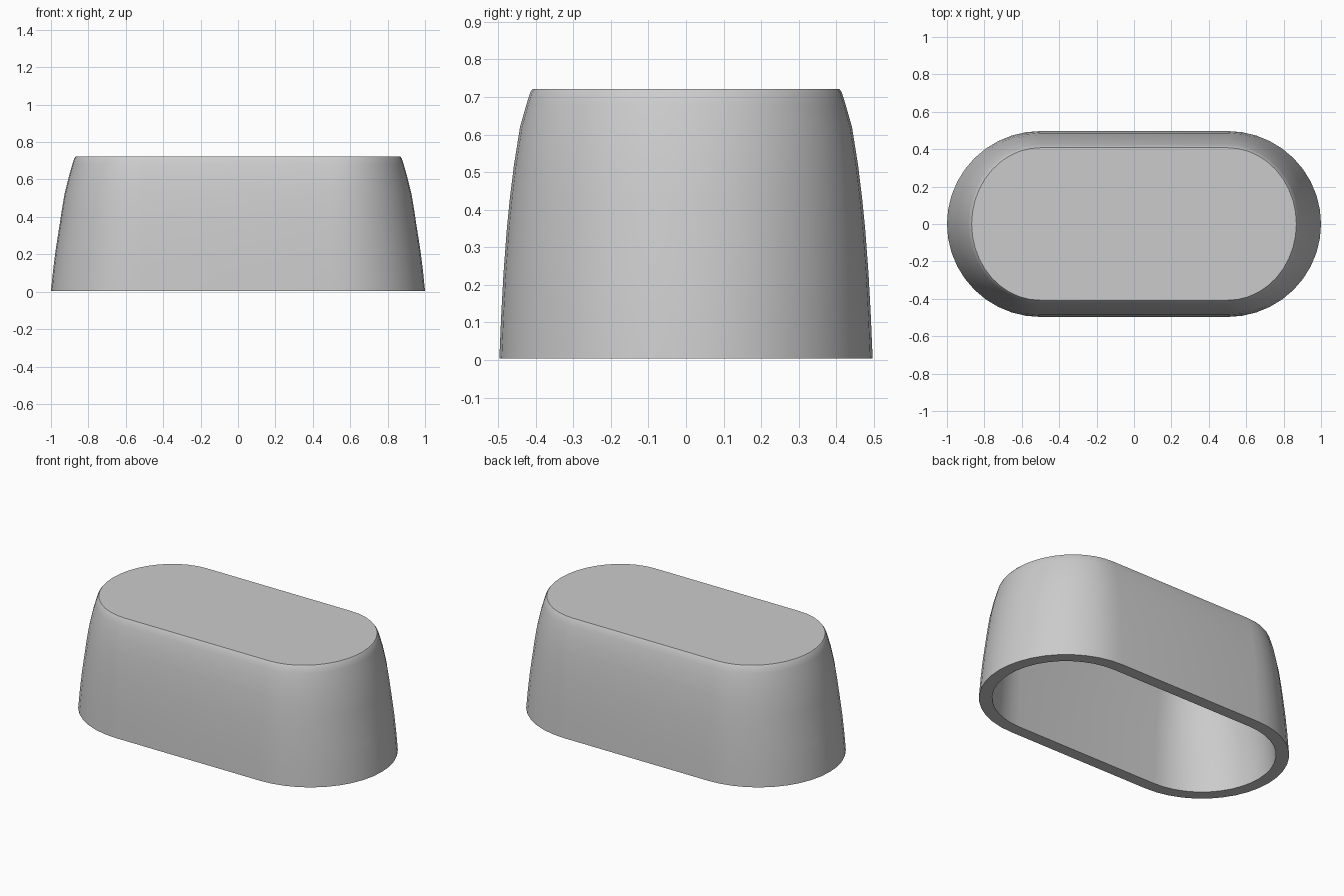
import bpy, bmesh, math

if "Cube" in bpy.data.objects:
    bpy.data.objects.remove(bpy.data.objects["Cube"])

STRAIGHT = 0.5   # half length of the straight sides
SEG = 20         # segments per rounded end
WALL = 0.075
ROOF = 0.075

# Outer profile: height, half length, half width
PROFILE = [(0.004, 1.0, 0.497), (0.12, 0.988, 0.492), (0.23, 0.974, 0.486),
           (0.35, 0.955, 0.477), (0.43, 0.943, 0.469), (0.52, 0.928, 0.458),
           (0.62, 0.903, 0.442), (0.68, 0.886, 0.425), (0.712, 0.876, 0.415),
           (0.722, 0.868, 0.408)]


def ring(bm, z, hx, hy):
    """Stadium outline with elliptical ends."""
    verts = []
    for side in (1, -1):
        for i in range(SEG + 1):
            a = -math.pi / 2 + math.pi * i / SEG
            verts.append(bm.verts.new((side * (STRAIGHT + (hx - STRAIGHT) * math.cos(a)),
                                       side * hy * math.sin(a), z)))
    return verts


def bridge(bm, a, b):
    n = len(a)
    for i in range(n):
        j = (i + 1) % n
        bm.faces.new((a[i], a[j], b[j], b[i]))


# Hollow cover: inside surface, bottom rim, outside surface
bm = bmesh.new()
ceiling = PROFILE[-1][0] - ROOF
inner = [p for p in PROFILE if p[0] < ceiling - 0.01] + [(ceiling, 0.896, 0.435)]
rings = [ring(bm, z, hx - WALL, hy - WALL) for z, hx, hy in reversed(inner)]
rings += [ring(bm, *p) for p in PROFILE]
for a, b in zip(rings, rings[1:]):
    bridge(bm, a, b)
bm.faces.new(rings[0])
bm.faces.new(rings[-1])
bmesh.ops.recalc_face_normals(bm, faces=bm.faces[:])

mesh = bpy.data.meshes.new("hollow_cover")
bm.to_mesh(mesh)
bm.free()
cover = bpy.data.objects.new("hollow_cover", mesh)
bpy.context.collection.objects.link(cover)

# Smooth walls with crisp rim and top edge
bpy.context.view_layer.objects.active = cover
cover.select_set(True)
bpy.ops.object.shade_smooth_by_angle(angle=math.radians(25))
